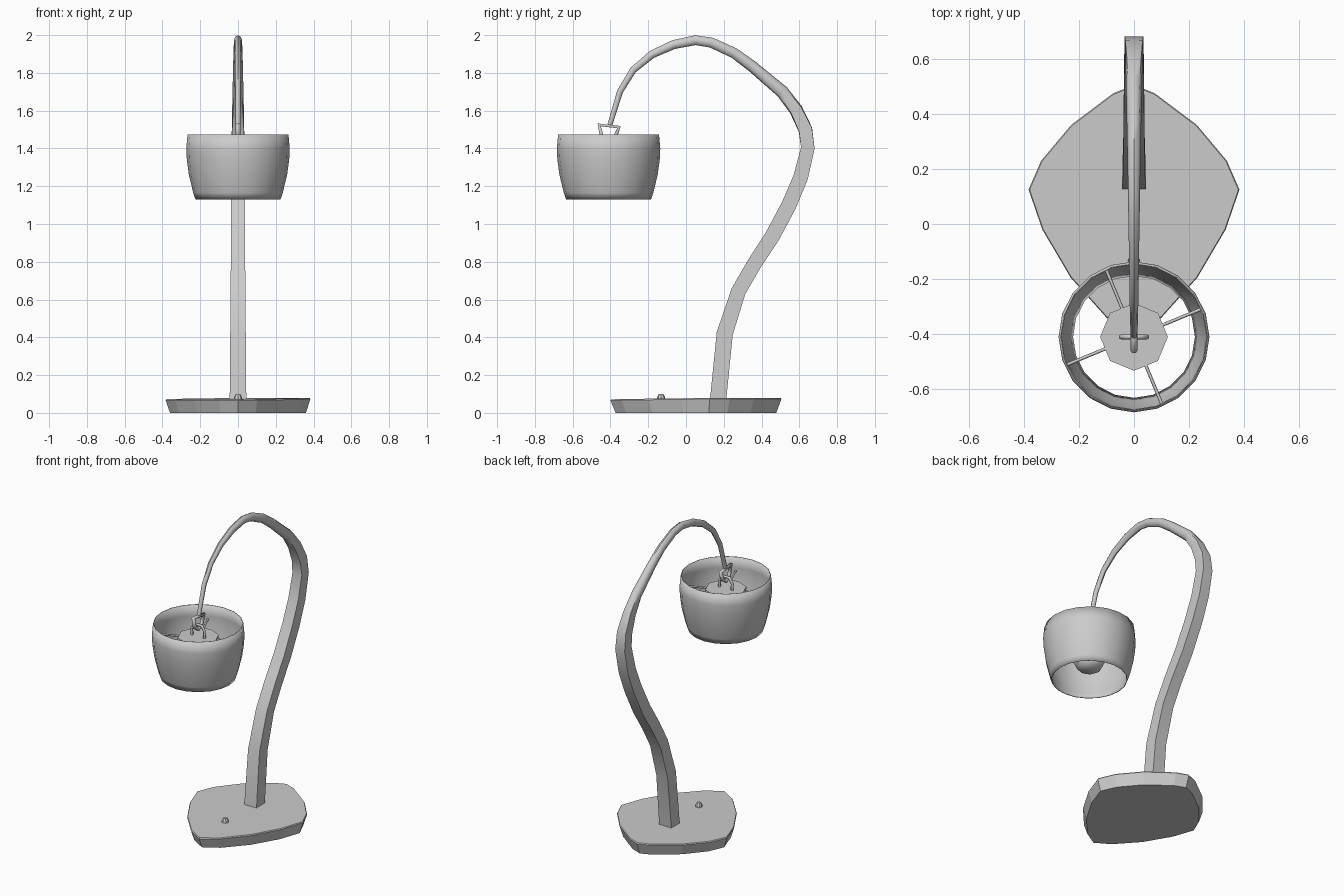
import bpy, bmesh, math
from mathutils import Vector

if "Cube" in bpy.data.objects:
    bpy.data.objects.remove(bpy.data.objects["Cube"])

CY = -0.41  # y centre of the shade


def make(name, bm, smooth=None):
    bmesh.ops.recalc_face_normals(bm, faces=bm.faces)
    me = bpy.data.meshes.new(name)
    bm.to_mesh(me)
    bm.free()
    ob = bpy.data.objects.new(name, me)
    bpy.context.collection.objects.link(ob)
    if smooth:
        bpy.ops.object.select_all(action='DESELECT')
        ob.select_set(True)
        bpy.context.view_layer.objects.active = ob
        bpy.ops.object.shade_smooth_by_angle(angle=math.radians(smooth))
    return ob


def skin(rings, caps=True):
    """Bridge a list of equal-length point rings."""
    bm = bmesh.new()
    vs = [[bm.verts.new(p) for p in r] for r in rings]
    n = len(vs[0])
    for a, b in zip(vs, vs[1:]):
        for i in range(n):
            j = (i + 1) % n
            bm.faces.new((a[i], a[j], b[j], b[i]))
    if caps:
        bm.faces.new(vs[0])
        bm.faces.new(vs[-1])
    return bm


def circle(r, z, n, y=CY, turn=0.0):
    return [(r * math.sin(turn + math.tau * i / n), y + r * math.cos(turn + math.tau * i / n), z)
            for i in range(n)]


def wire(name, pts, radius, cyclic=False):
    cu = bpy.data.curves.new(name, 'CURVE')
    cu.dimensions = '3D'
    cu.bevel_depth = radius
    cu.bevel_resolution = 1
    cu.use_fill_caps = True
    sp = cu.splines.new('POLY')
    sp.points.add(len(pts) - 1)
    for p, co in zip(sp.points, pts):
        p.co = (*co, 1)
    sp.use_cyclic_u = cyclic
    ob = bpy.data.objects.new(name, cu)
    bpy.context.collection.objects.link(ob)


# Base: half outline mirrored, with inward-sloping sides and slightly tilted top
half = [(0, 0.505), (0.075, 0.475), (0.228, 0.36), (0.337, 0.23), (0.383, 0.125),
        (0.333, -0.02), (0.23, -0.195), (0.1, -0.34), (0, -0.4)]
outline = half + [(-x, y) for x, y in half[-2:0:-1]]


def scaled(s, z):
    return [(x * s, 0.055 + (y - 0.055) * s, z + 0.008 * (x + y) * (z > 0)) for x, y in outline]


make("base", skin([scaled(0.94, 0), scaled(1, 0.069), scaled(0.99, 0.075)]))

# Switch knob on the base
make("switch_knob", skin([circle(0.022, 0.07, 8, -0.132), circle(0.02, 0.085, 8, -0.132),
                          circle(0.012, 0.1, 8, -0.132)]))

# Arm: square section at the foot, turning octagonal towards the tip
# (y, z, half width in x, half thickness, corner factor)
arm = [(.17, .07, .044, .043, 1), (.205, .42, .041, .043, 1), (.278, .645, .039, .039, 1),
       (.362, .79, .038, .039, 1), (.457, .935, .037, .04, 1), (.545, 1.1, .036, .04, 1),
       (.607, 1.247, .035, .039, 1), (.645, 1.403, .034, .036, 1), (.632, 1.5, .033, .037, .95),
       (.582, 1.605, .031, .036, .85), (.51, 1.7, .029, .034, .75), (.35, 1.835, .026, .03, .7),
       (.255, 1.905, .024, .028, .7), (.135, 1.96, .022, .027, .7), (.05, 1.973, .021, .026, .7),
       (-.065, 1.95, .019, .024, .7), (-.18, 1.898, .017, .021, .7), (-.28, 1.815, .016, .018, .7),
       (-.35, 1.7, .014, .016, .7), (-.403, 1.525, .013, .013, .7)]
rings = []
for i, (y, z, w, h, c) in enumerate(arm):
    a, b = arm[max(i - 1, 0)], arm[min(i + 1, len(arm) - 1)]
    d = Vector((b[0] - a[0], b[1] - a[1])).normalized()
    if i == 0:
        d = Vector((0, 1))
    sec = [(c, c), (0, 1), (-c, c), (-1, 0), (-c, -c), (0, -1), (c, -c), (1, 0)]
    rings.append([(u * w, y + d.y * v * h, z - d.x * v * h) for u, v in sec])
make("arm", skin(rings), 50)

# Lamp shade: open barrel
shade = [(0.225, 1.13), (0.237, 1.165), (0.26, 1.26), (0.271, 1.34), (0.274, 1.4), (0.267, 1.475)]
ob = make("shade", skin([circle(r, z, 20) for r, z in shade], caps=False), 40)
m = ob.modifiers.new("wall", 'SOLIDIFY')
m.thickness = 0.004

# Holder plate, bulb and spokes
make("holder_plate", skin([circle(0.123, z, 8) for z in (1.375, 1.39)]))
bulb = [(0.05, 1.38), (0.055, 1.34), (0.09, 1.29), (0.095, 1.25), (0.075, 1.21), (0.045, 1.19)]
make("bulb", skin([circle(r, z, 8) for r, z in bulb]), 40)
for k in range(4):
    a = math.radians(22.5 + 90 * k)
    c, s = math.cos(a), math.sin(a)
    wire(f"spoke_{k + 1}", [(0.09 * c, CY + 0.09 * s, 1.38), (0.268 * c, CY + 0.268 * s, 1.38)], 0.006)

# Hanging loop on the arm tip, linked through an arch on the plate
wire("hanging_loop", [(0, y, z) for y, z in [(-.46, 1.525), (-.355, 1.513), (-.375, 1.46),
                                             (-.41, 1.435), (-.445, 1.46)]], 0.013, True)
wire("plate_arch", [(-.045, CY, 1.385), (-.047, CY, 1.43), (-.025, CY, 1.465), (.025, CY, 1.465),
                    (.047, CY, 1.43), (.045, CY, 1.385)], 0.009)
